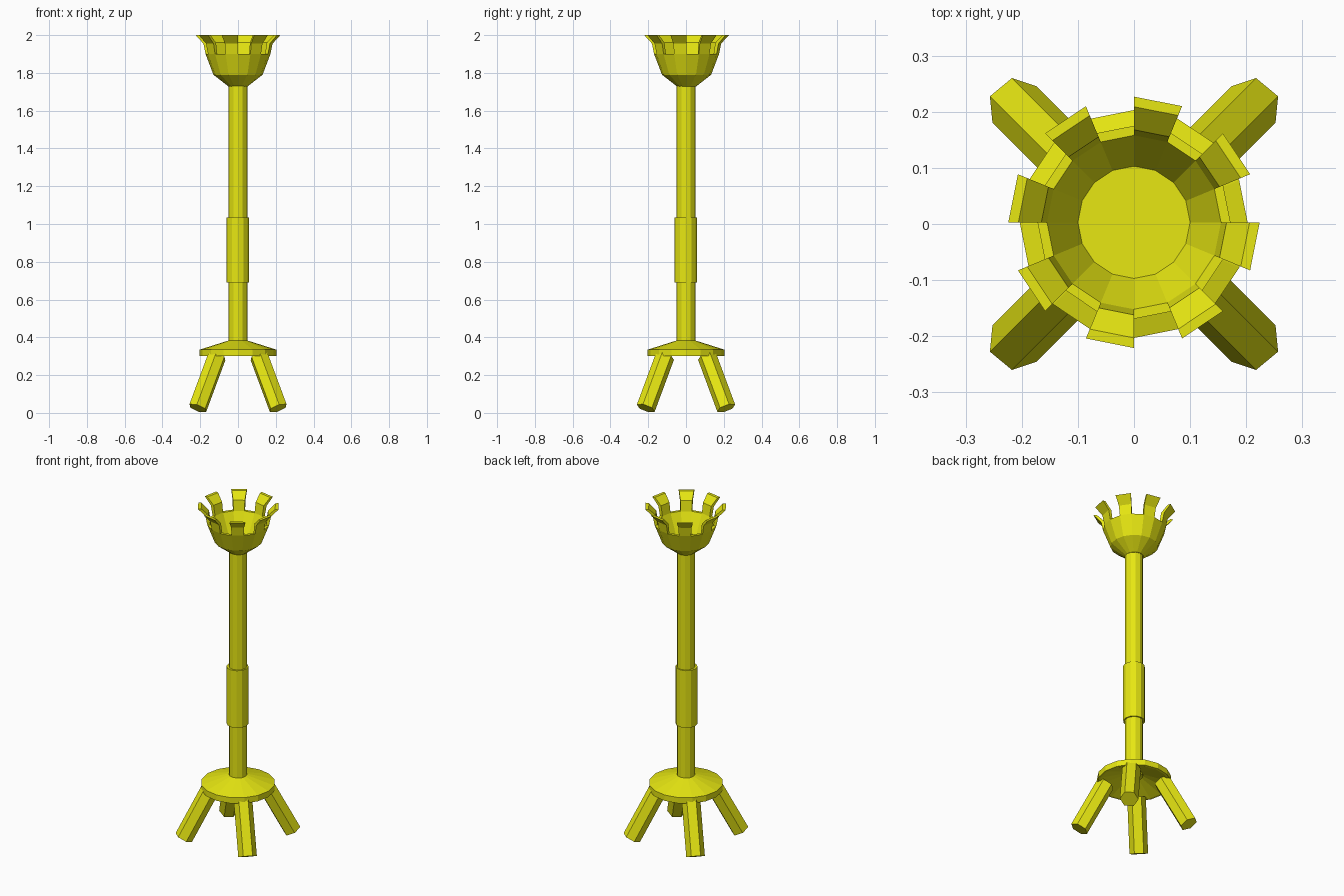
import bpy, bmesh, math
from mathutils import Vector

if "Cube" in bpy.data.objects:
    bpy.data.objects.remove(bpy.data.objects["Cube"])

yellow = bpy.data.materials.new("yellow")
yellow.diffuse_color = (0.8, 0.8, 0.006, 1)
yellow.use_nodes = True
yellow.node_tree.nodes["Principled BSDF"].inputs["Base Color"].default_value = yellow.diffuse_color


def finish(bm, name, loc=(0, 0, 0)):
    bmesh.ops.remove_doubles(bm, verts=bm.verts, dist=1e-5)
    bmesh.ops.recalc_face_normals(bm, faces=bm.faces)
    me = bpy.data.meshes.new(name)
    bm.to_mesh(me)
    bm.free()
    me.materials.append(yellow)
    ob = bpy.data.objects.new(name, me)
    ob.location = loc
    bpy.context.collection.objects.link(ob)
    return ob


def ring(bm, r, z, n):
    return [bm.verts.new((r * math.cos(math.tau * i / n),
                          r * math.sin(math.tau * i / n), z)) for i in range(n)]


def lathe(name, profile, n, loc=(0, 0, 0)):
    """Spin an (r, z) profile from bottom to top and cap both ends."""
    bm = bmesh.new()
    rings = [ring(bm, r, z, n) for r, z in profile]
    for a, b in zip(rings, rings[1:]):
        for i in range(n):
            j = (i + 1) % n
            bm.faces.new((a[i], a[j], b[j], b[i]))
    bm.faces.new(rings[0])
    bm.faces.new(rings[-1])
    return finish(bm, name, loc)


# Pole and grip sleeve
lathe("pole", [(0.05, 0.34), (0.05, 1.74)], 12)
lathe("sleeve", [(0.06, 0.69), (0.06, 1.035)], 12, (-0.002, -0.002, 0))

# Base plate: sloped top, hollow underside
lathe("base_plate", [(0.04, 0.355), (0.19, 0.30), (0.203, 0.30),
                     (0.203, 0.335), (0.05, 0.383)], 16)

# Bowl with inner wall and floor
lathe("bowl", [(0.05, 1.728), (0.13, 1.79), (0.172, 1.90),
               (0.155, 1.90), (0.10, 1.79)], 16, (0, 0.003, 0))

# Crown teeth: every second of the sixteen rim segments, flaring outward
tooth = [(0.172, 1.90), (0.183, 1.955), (0.224, 2.0),
         (0.206, 2.0), (0.165, 1.96), (0.155, 1.90)]
bm = bmesh.new()
for k in range(8):
    sides = []
    for seg in (2 * k + 1, 2 * k + 2):
        a = math.tau * seg / 16
        sides.append([bm.verts.new((r * math.cos(a), r * math.sin(a), z)) for r, z in tooth])
    s, t = sides
    for i in range(6):
        j = (i + 1) % 6
        bm.faces.new((s[i], s[j], t[j], t[i]))
    for q in (s, t):      # side caps as quads
        bm.faces.new((q[0], q[1], q[4], q[5]))
        bm.faces.new((q[1], q[2], q[3], q[4]))
finish(bm, "crown_teeth", (0, 0.003, 0))

# Four splayed six-sided legs, mirrored left/right and front/back
top, foot, R = Vector((0.111, 0.111, 0.30)), Vector((0.213, 0.213, 0.025)), 0.051
axis = (foot - top).normalized()
side = Vector((-1, 1, 0)).normalized()
out = side.cross(axis).normalized()
if out.x < 0:
    out = -out
for sx, fx in ((1, "right"), (-1, "left")):
    for sy, fy in ((1, "back"), (-1, "front")):
        bm = bmesh.new()
        ends = []
        for c in (top, foot):
            pts = []
            for i in range(6):
                a = math.radians(36 + 60 * i)
                p = c + R * (math.cos(a) * out + math.sin(a) * side)
                pts.append(bm.verts.new((p.x * sx, p.y * sy, p.z)))
            ends.append(pts)
        for i in range(6):
            j = (i + 1) % 6
            bm.faces.new((ends[0][i], ends[0][j], ends[1][j], ends[1][i]))
        for e in ends:
            bm.faces.new(e)
        finish(bm, f"{fy}_{fx}_leg")
